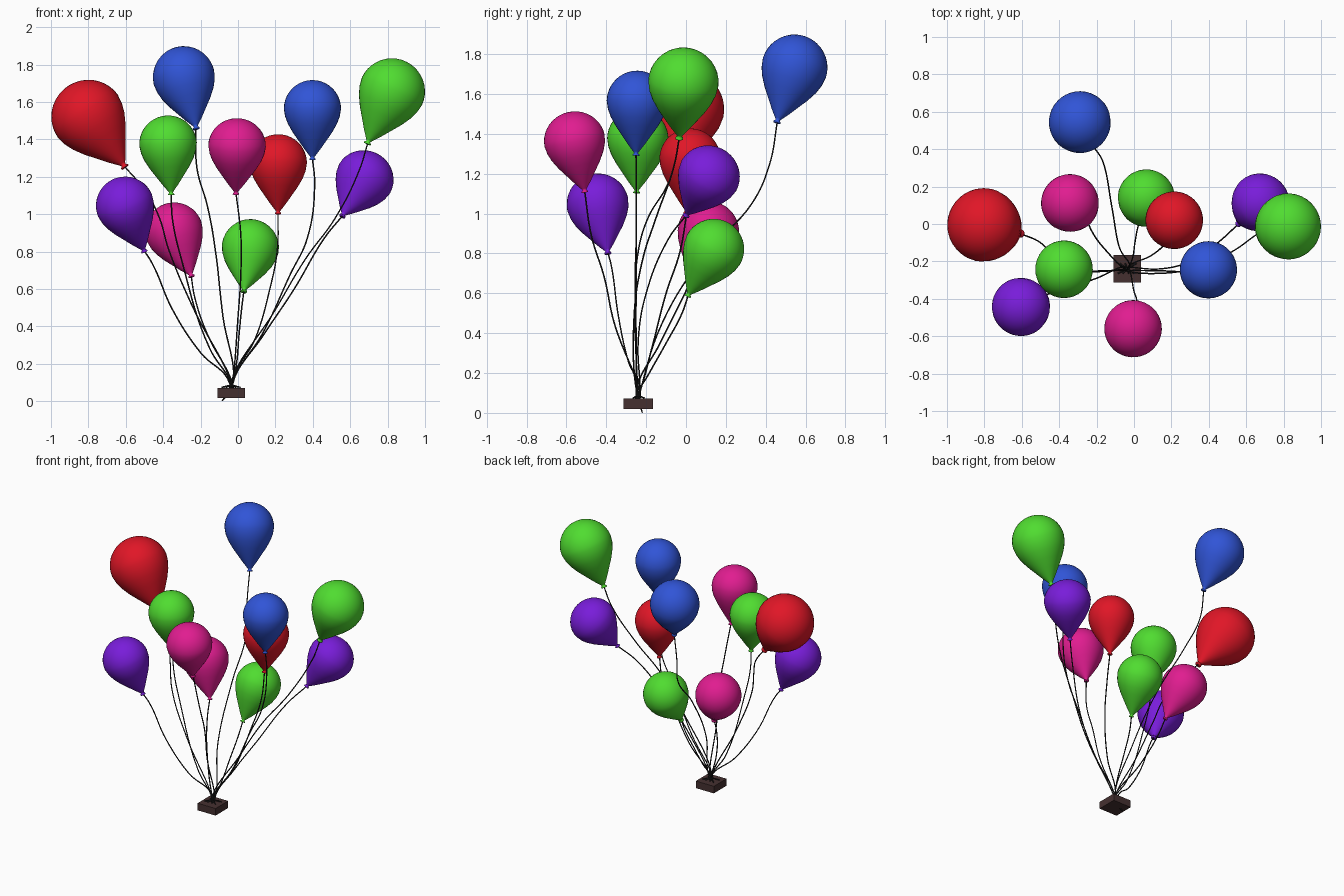
import bpy, bmesh, math, random
from mathutils import Vector

if "Cube" in bpy.data.objects:
    bpy.data.objects.remove(bpy.data.objects["Cube"])

random.seed(4)


def material(name, rgb):
    m = bpy.data.materials.new(name)
    m.diffuse_color = (*rgb, 1)
    m.use_nodes = True
    m.node_tree.nodes["Principled BSDF"].inputs["Base Color"].default_value = m.diffuse_color
    return m


RED = material("red", (0.75, 0.008, 0.02))
BLUE = material("blue", (0.03, 0.09, 0.68))
GREEN = material("green", (0.08, 0.72, 0.03))
PINK = material("pink", (0.75, 0.012, 0.28))
PURPLE = material("purple", (0.19, 0.012, 0.7))
BROWN = material("brown", (0.06, 0.03, 0.03))
BLACK = material("black", (0.015, 0.015, 0.015))

BASE = Vector((-0.037, -0.24, 0.045))

# Teardrop profile (radius, height) for a unit balloon with its mouth at 0
PROFILE = [(0, -0.06), (0.11, -0.06), (0.11, -0.02), (0.06, 0.02), (0.1, 0.08),
           (0.27, 0.3), (0.48, 0.6), (0.69, 0.9), (0.86, 1.2), (0.955, 1.45)]
PROFILE += [(math.cos(a), 1.72 + math.sin(a))
            for a in [math.pi / 2 * i / 10 for i in range(10)]] + [(0, 2.72)]


def teardrop(name, tip, centre, r, mat):
    bm = bmesh.new()
    verts = [bm.verts.new((x, 0, z)) for x, z in PROFILE]
    edges = [bm.edges.new(p) for p in zip(verts, verts[1:])]
    bmesh.ops.spin(bm, geom=verts + edges, cent=(0, 0, 0), axis=(0, 0, 1),
                   angle=2 * math.pi, steps=36)
    bmesh.ops.remove_doubles(bm, verts=bm.verts, dist=1e-4)
    bmesh.ops.recalc_face_normals(bm, faces=bm.faces)
    for f in bm.faces:
        f.smooth = True
    axis = centre - tip
    mesh = bpy.data.meshes.new(name)
    bm.to_mesh(mesh)
    bm.free()
    mesh.materials.append(mat)
    ob = bpy.data.objects.new(name, mesh)
    ob.location = tip
    ob.rotation_mode = 'QUATERNION'
    ob.rotation_quaternion = axis.to_track_quat('Z', 'Y')
    ob.scale = (r, r, axis.length / 1.72)
    bpy.context.collection.objects.link(ob)


def string(name, points, radius=0.004):
    cu = bpy.data.curves.new(name, 'CURVE')
    cu.dimensions = '3D'
    cu.bevel_depth = radius
    cu.bevel_resolution = 1
    cu.resolution_u = 8
    cu.use_fill_caps = True
    sp = cu.splines.new('BEZIER')
    sp.bezier_points.add(len(points) - 1)
    for bp, p in zip(sp.bezier_points, points):
        bp.co = p
        bp.handle_left_type = bp.handle_right_type = 'AUTO'
    cu.materials.append(BLACK)
    bpy.context.collection.objects.link(bpy.data.objects.new(name, cu))


def balloon(name, mat, tip, centre, r, *bends):
    tip, centre = Vector(tip), Vector(centre)
    teardrop(name + "_balloon", tip, centre, r, mat)
    # string from the weight, through its bends, to the mouth
    j = lambda s: random.uniform(-s, s)
    start = BASE + Vector((j(0.02), j(0.02), 0))
    above = BASE + Vector((j(0.012), j(0.012), 0.05))
    string(name + "_string", [start, above] + [Vector(b) for b in bends[::-1]] + [tip])


# Balloons: mouth, centre of round part, radius, string bends from the top down
balloon("left_red", RED, (-0.61, -0.05, 1.26), (-0.803, -0.005, 1.525), 0.197,
        (-0.5, -0.1, 1.13), (-0.42, -0.19, 0.98), (-0.37, -0.24, 0.81), (-0.24, -0.255, 0.5))
balloon("top_blue", BLUE, (-0.225, 0.459, 1.465), (-0.289, 0.544, 1.732), 0.166,
        (-0.22, 0.42, 1.25), (-0.165, 0.33, 1.05), (-0.12, 0.1, 0.8), (-0.08, -0.12, 0.45))
balloon("left_green", GREEN, (-0.358, -0.248, 1.112), (-0.374, -0.242, 1.375), 0.154,
        (-0.35, -0.25, 0.97), (-0.3, -0.25, 0.75), (-0.15, -0.25, 0.28))
balloon("left_purple", PURPLE, (-0.503, -0.393, 0.807), (-0.604, -0.443, 1.047), 0.156,
        (-0.46, -0.375, 0.74), (-0.35, -0.34, 0.49), (-0.2, -0.29, 0.26))
balloon("left_pink", PINK, (-0.251, 0.03, 0.674), (-0.342, 0.112, 0.909), 0.155,
        (-0.23, -0.03, 0.55), (-0.16, -0.13, 0.35))
balloon("front_pink", PINK, (-0.011, -0.509, 1.115), (-0.005, -0.559, 1.365), 0.154,
        (0.015, -0.475, 0.89), (0.015, -0.41, 0.68), (0.0, -0.36, 0.45))
balloon("right_red", RED, (0.214, 0.005, 1.01), (0.215, 0.02, 1.274), 0.154,
        (0.21, -0.03, 0.81), (0.17, -0.1, 0.6), (0.09, -0.17, 0.33))
balloon("right_blue", BLUE, (0.398, -0.251, 1.3), (0.398, -0.245, 1.564), 0.153,
        (0.41, -0.25, 1.16), (0.37, -0.25, 0.87), (0.28, -0.255, 0.68), (0.13, -0.25, 0.36))
balloon("right_green", GREEN, (0.695, -0.033, 1.385), (0.823, -0.013, 1.658), 0.177,
        (0.65, -0.06, 1.24), (0.52, -0.15, 0.98), (0.36, -0.22, 0.76), (0.2, -0.26, 0.49))
balloon("right_purple", PURPLE, (0.561, 0.003, 0.995), (0.677, 0.115, 1.191), 0.157,
        (0.46, -0.09, 0.87), (0.3, -0.2, 0.6), (0.14, -0.24, 0.36))
balloon("low_green", GREEN, (0.032, 0.012, 0.593), (0.066, 0.139, 0.821), 0.153,
        (0.02, -0.02, 0.5), (0.005, -0.1, 0.35), (-0.01, -0.19, 0.19))

# Weight block gathering the strings
bpy.ops.mesh.primitive_cube_add(size=1, location=BASE)
block = bpy.context.object
block.name = "weight_block"
block.scale = (0.147, 0.147, 0.052)
block.data.materials.append(BROWN)

# Loose string end hanging under the block
string("loose_string_end", [BASE, (-0.07, -0.225, 0.02), (-0.085, -0.22, 0.003)])

# Knot of string ends on top of the block
for i, dx in enumerate((-0.05, -0.025, 0.01, 0.04)):
    string(f"knot_strand_{i}", [BASE + Vector((dx, -0.025, 0.03)),
                                BASE + Vector((0, 0, 0.04)),
                                BASE + Vector((-dx, 0.03, 0.03))])
